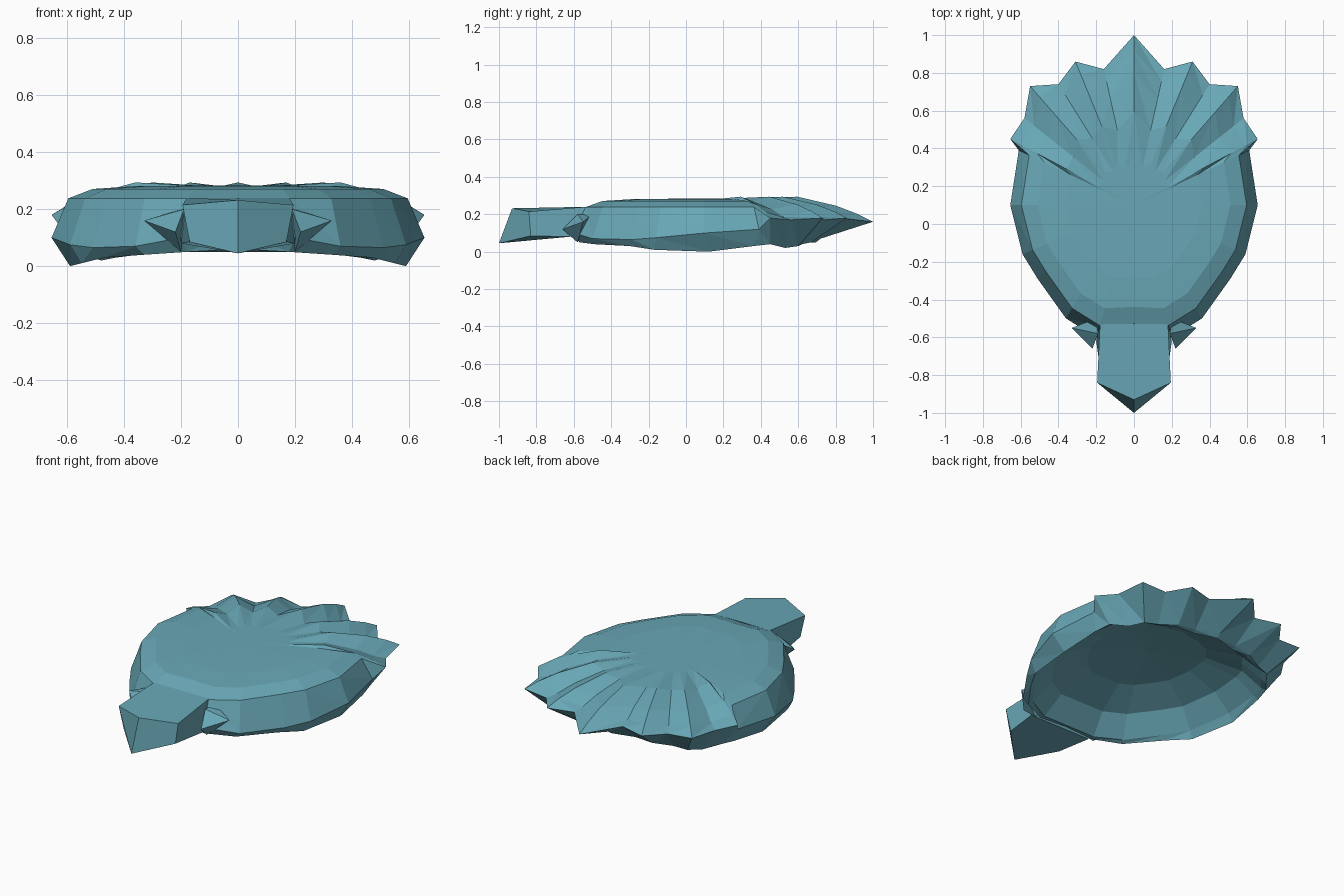
import bpy, bmesh

if "Cube" in bpy.data.objects:
    bpy.data.objects.remove(bpy.data.objects["Cube"])

teal = bpy.data.materials.new("dusty teal")
teal.diffuse_color = (0.14, 0.39, 0.47, 1)
teal.use_nodes = True
teal.node_tree.nodes["Principled BSDF"].inputs["Base Color"].default_value = teal.diffuse_color


def make(name, verts, faces):
    bm = bmesh.new()
    vs = [bm.verts.new(v) for v in verts]
    for f in faces:
        bm.faces.new([vs[i] for i in f])
    bmesh.ops.recalc_face_normals(bm, faces=bm.faces)
    me = bpy.data.meshes.new(name)
    bm.to_mesh(me)
    bm.free()
    me.materials.append(teal)
    ob = bpy.data.objects.new(name, me)
    bpy.context.collection.objects.link(ob)
    return ob


def full(half):
    """Mirror a half outline (front centre to back centre) into a ring."""
    return half + [(-x, y, z) for x, y, z in half[-2:0:-1]]


def shrink(p, s, z):
    return (p[0] * s, 0.1 + (p[1] - 0.1) * s, z)


# widest edge, with the pointed feather tips at the back
half_edge = [(0, -.59, .12), (.2, -.6, .1), (.36, -.5, .07), (.51, -.29, .065),
             (.59, -.16, .075), (.655, .1, .1), (.61, .39, .12),
             (.655, .45, .18), (.58, .56, .17), (.55, .73, .18), (.4, .74, .17),
             (.31, .86, .18), (.16, .82, .18), (0, 1, .16)]
# bottom rim around the hollow underside
half_rim = [(0, -.57, .06), (.18, -.57, .05), (.33, -.49, .04), (.47, -.3, .03),
            (.55, -.17, .01), (.59, .12, 0), (.57, .36, .03), (.55, .45, .04),
            (.48, .53, .02), (.43, .6, .03), (.35, .62, .04), (.25, .67, .05),
            (.14, .68, .06), (0, .72, .07)]


def crown(s, z_front):
    """Ring of the back: bevelled in front, long feather slopes behind."""
    ring = []
    for i, p in enumerate(half_edge):
        z = z_front
        if i >= 7:
            z = p[2] + (0.284 - p[2]) * min(1, (1 - s) / 0.36)
            if 0.5 < s < 0.95:                # ridges to tips, grooves to notches
                z += 0.01 if i % 2 else -0.012
        ring.append(shrink(p, s, z))
    return full(ring)


# body shell: stacked rings from the crown over the edge into the cavity
edge, rim = full(half_edge), full(half_rim)
rings = [crown(.28, .283), crown(.55, .281), crown(.78, .271), crown(.91, .238),
         edge, rim]
rings += [[shrink(p, s, z) for p in rim]
          for s, z in ((.96, .05), (.8, .15), (.5, .215))]
n = len(edge)
verts = [v for r in rings for v in r] + [(0, .1, .284), (0, .1, .235)]
faces = []
for k in range(len(rings) - 1):
    for i in range(n):
        j = (i + 1) % n
        a, b, c, d = k * n + i, k * n + j, (k + 1) * n + j, (k + 1) * n + i
        faces += [(a, b, c), (a, c, d)] if i < n // 2 else [(a, b, d), (b, c, d)]
last = (len(rings) - 1) * n
for i in range(n):
    j = (i + 1) % n
    faces += [(i, j, len(verts) - 2), (last + i, last + j, len(verts) - 1)]
make("body_shell", verts, faces)

# head: blunt wedge with a drooping beak point
half = [(.18, -.53, .24), (.195, -.84, .215), (.17, -.83, .085), (.2, -.62, .08)]
hv = half + [(-x, y, z) for x, y, z in half] + [(0, -.93, .232), (0, -1, .045)]
make("head", hv, [(0, 1, 8, 5, 4), (1, 2, 9, 8), (5, 8, 9, 6),
                  (0, 3, 2, 1), (4, 5, 6, 7), (2, 3, 7, 6, 9), (0, 4, 7, 3)])

# small shoulder knobs beside the neck
for s, side in ((1, "right"), (-1, "left")):
    sv = [(s * .19, -.58, .2), (s * .33, -.55, .16), (s * .22, -.66, .12),
          (s * .2, -.58, .05), (s * .2, -.5, .2)]
    make("shoulder_" + side, sv, [(0, 2, 1), (1, 2, 3), (0, 1, 4), (1, 3, 4),
                                  (0, 4, 3, 2)])
